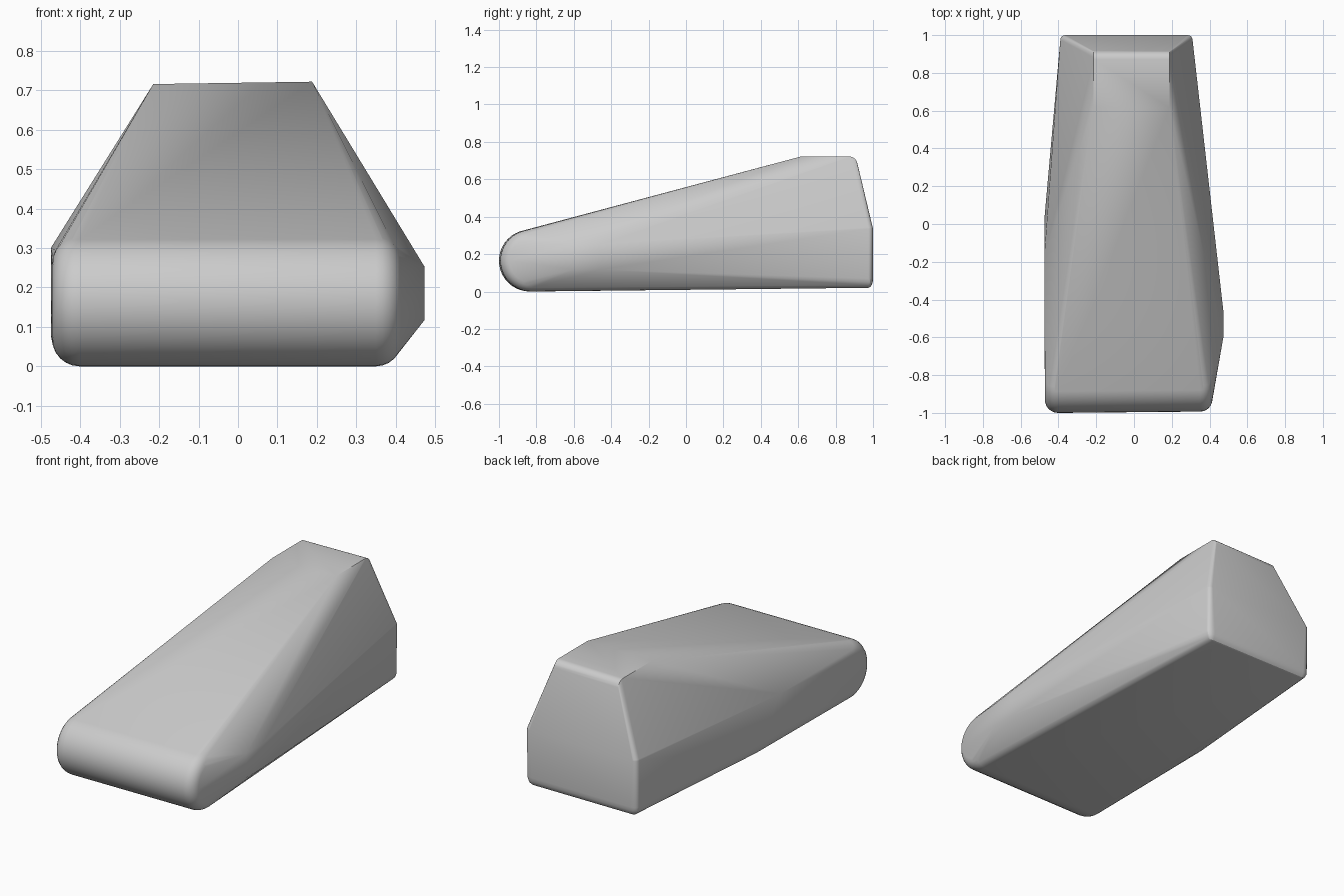
import bpy, bmesh
from math import sin, cos, pi

cube = bpy.data.objects.get("Cube")
if cube:
    bpy.data.objects.remove(cube, do_unlink=True)

grey = bpy.data.materials.new("plain grey")
grey.use_nodes = True
grey.diffuse_color = (0.6, 0.6, 0.6, 1)
grey.node_tree.nodes["Principled BSDF"].inputs["Base Color"].default_value = grey.diffuse_color

bm = bmesh.new()


def point(x, y, z):
    bm.verts.new((x, y, z))


def rounded_corner(x, y, z, rx, ry, rz, steps=16):
    """Ellipsoid cloud that rounds one corner of the hull."""
    for i in range(steps // 2 + 1):
        lat = pi * i / (steps // 2) - pi / 2
        for j in range(steps):
            lon = 2 * pi * j / steps
            point(x + rx * cos(lat) * cos(lon), y + ry * cos(lat) * sin(lon), z + rz * sin(lat))


def rounded_disc(x, y, z, radius, edge, side):
    """End of the front roll, with a softened rim facing side."""
    for i in range(7):
        a = pi / 2 * i / 6
        r = radius - edge * (1 - cos(a))
        for j in range(40):
            t = 2 * pi * j / 40
            point(x - side * edge * (1 - sin(a)), y + r * cos(t), z + r * sin(t))


# Rounded front roll
rounded_disc(-0.472, -0.835, 0.165, 0.165, 0.07, -1)
rounded_disc(0.415, -0.828, 0.165, 0.165, 0.065, 1)

# Rear lower corners and the shoulders above them
for x, side in ((-0.39, -1), (0.31, 1)):
    rounded_corner(x - side * 0.04, 0.975, 0.07, 0.04, 0.025, 0.05)
    rounded_corner(x - side * 0.025, 0.975, 0.335, 0.025, 0.025, 0.02)

# Flat top with a softened rear edge and crisp front corners
for x, z in ((-0.215, 0.716), (0.188, 0.722)):
    point(x, 0.615, z)
    for i in range(9):
        a = pi / 2 * i / 8
        point(x, 0.872 + 0.045 * sin(a), z - 0.045 * (1 - cos(a)))

# Right flank fold
point(-0.475, -0.17, 0.30)
rounded_corner(-0.405, 0.02, 0.08, 0.07, 0.02, 0.07)

# Left flank bulge
for y in (-0.6, -0.46):
    point(0.473, y, 0.117)
    point(0.473, y, 0.253)

# Join everything as one convex shell
hull = bmesh.ops.convex_hull(bm, input=bm.verts)
inside = {g for g in hull["geom_interior"] + hull["geom_unused"] if isinstance(g, bmesh.types.BMVert)}
bmesh.ops.delete(bm, geom=list(inside), context='VERTS')
bmesh.ops.remove_doubles(bm, verts=bm.verts, dist=0.002)
bmesh.ops.dissolve_limit(bm, angle_limit=0.01, verts=bm.verts, edges=bm.edges)
bmesh.ops.recalc_face_normals(bm, faces=bm.faces)

mesh = bpy.data.meshes.new("wedge_body")
bm.to_mesh(mesh)
bm.free()
mesh.materials.append(grey)
body = bpy.data.objects.new("wedge_body", mesh)
bpy.context.collection.objects.link(body)
bpy.ops.object.select_all(action='DESELECT')
body.select_set(True)
bpy.context.view_layer.objects.active = body
bpy.ops.object.shade_smooth_by_angle(angle=0.45)
